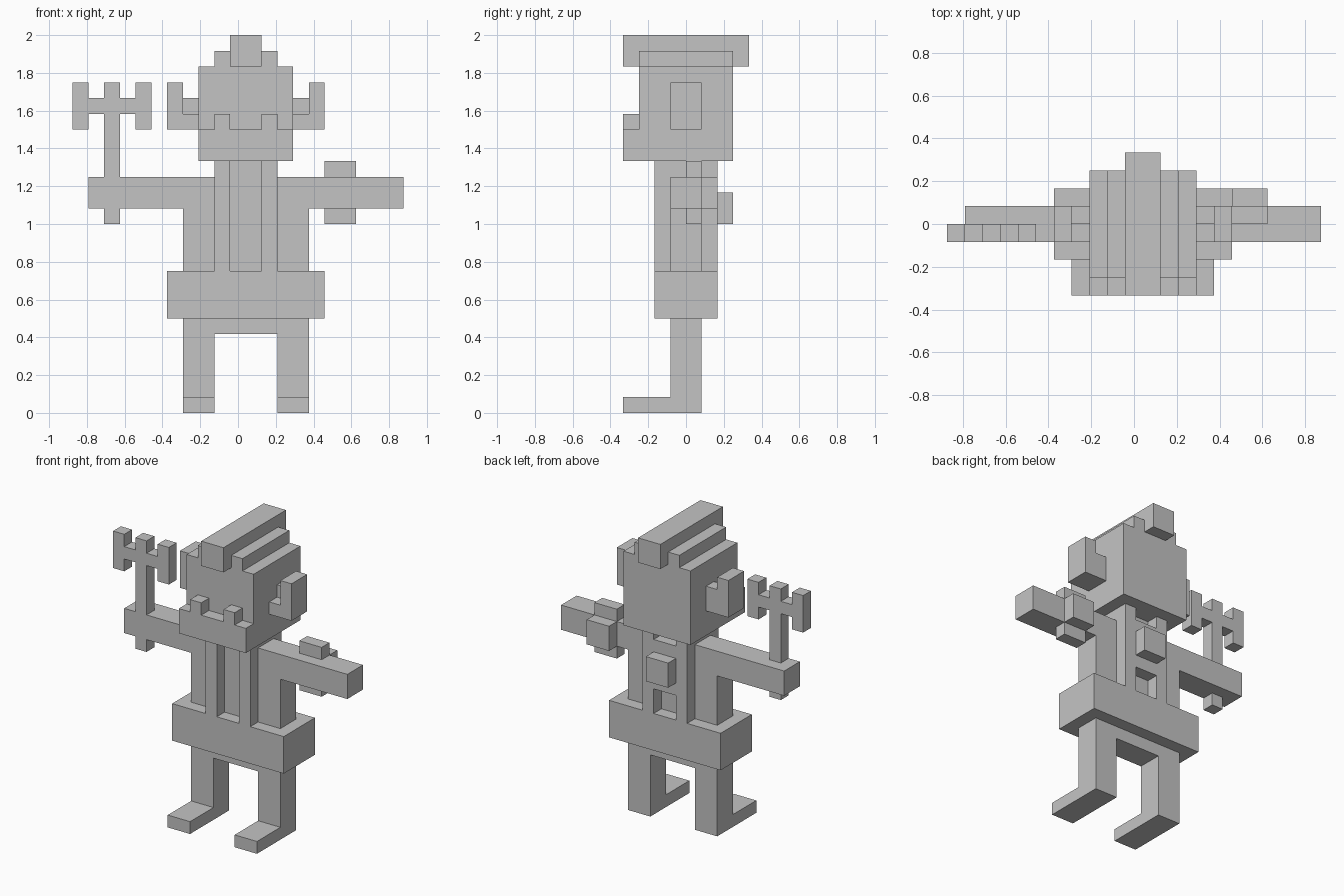
import bpy
import bmesh
from mathutils import Vector

UNIT = 1 / 12           # edge of one building block
CENTRE_X = 0.5 * UNIT   # the body sits half a block off centre

cube = bpy.data.objects.get("Cube")
if cube:
    bpy.data.objects.remove(cube, do_unlink=True)

grey = bpy.data.materials.new("plain_grey")
grey.use_nodes = True
colour = (0.55, 0.55, 0.55, 1)
grey.diffuse_color = colour
grey.node_tree.nodes["Principled BSDF"].inputs["Base Color"].default_value = colour


def blocks(name, *boxes):
    """One object from boxes given as (x range, y range, z range) in blocks."""
    bm = bmesh.new()
    for box in boxes:
        low, high = (Vector(corner) for corner in zip(*box))
        made = bmesh.ops.create_cube(bm, size=1)["verts"]
        for v in made:
            v.co = Vector(a + (b - a) * (c + 0.5) for a, b, c in zip(low, high, v.co)) * UNIT
            v.co.x += CENTRE_X
    mesh = bpy.data.meshes.new(name)
    bm.to_mesh(mesh)
    bm.free()
    mesh.materials.append(grey)
    obj = bpy.data.objects.new(name, mesh)
    bpy.context.collection.objects.link(obj)
    return obj


def pair(name, *boxes):
    """The left part and its mirrored right twin."""
    blocks("left_" + name, *boxes)
    blocks("right_" + name, *[((-x[1], -x[0]), y, z) for x, y, z in boxes])


# Legs, feet and hips
pair("leg", ((2, 4), (-1, 1), (0, 6)))
pair("foot", ((2, 4), (-4, -1), (0, 1)))
blocks("crotch", ((-2, 2), (-1, 1), (5, 6)))
blocks("belt", ((-5, 5), (-2, 2), (6, 9)))

# Torso with shoulder straps and back plate
blocks("torso_core", ((-1, 1), (-1, 1), (9, 16)))
pair("strap", ((1, 2), (-2, 2), (9, 16)))
pair("torso_side", ((2, 4), (-1, 1), (9, 13)))
pair("arm", ((2, 10), (-1, 1), (13, 15)))
blocks("back_plate", ((-1, 1), (1, 2), (11, 15)))
blocks("back_pack", ((-1, 1), (2, 3), (12, 14)))

# Band around the left forearm
blocks("arm_band",
       ((5, 7), (0, 1), (15, 16)),
       ((5, 7), (1, 2), (13, 15)),
       ((5, 7), (0, 1), (12, 13)))

# Head, jaw and tusks
blocks("head", ((-3, 3), (-3, 3), (16, 22)))
blocks("jaw", ((-3, 3), (-4, -3), (16, 18)))
pair("tusk", ((1, 2), (-4, -3), (18, 19)))

# Stepped crest
pair("crest_step", ((1, 2), (-3, 3), (22, 23)))
blocks("crest", ((-1, 1), (-4, 4), (22, 24)))

# Horns at the sides of the head
pair("horn",
     ((3, 4), (-1, 0), (18, 19)),
     ((3, 4), (0, 1), (18, 20)),
     ((4, 5), (-1, 1), (18, 21)))

# Three-pronged fork in the right hand
blocks("fork_shaft", ((-9, -8), (-1, 0), (15, 21)), ((-9, -8), (-1, 0), (12, 13)))
blocks("fork_bar", ((-10, -9), (-1, 0), (19, 20)), ((-8, -7), (-1, 0), (19, 20)))
blocks("fork_prongs", *[((x, x + 1), (-1, 0), (18, 21)) for x in (-11, -7)])
